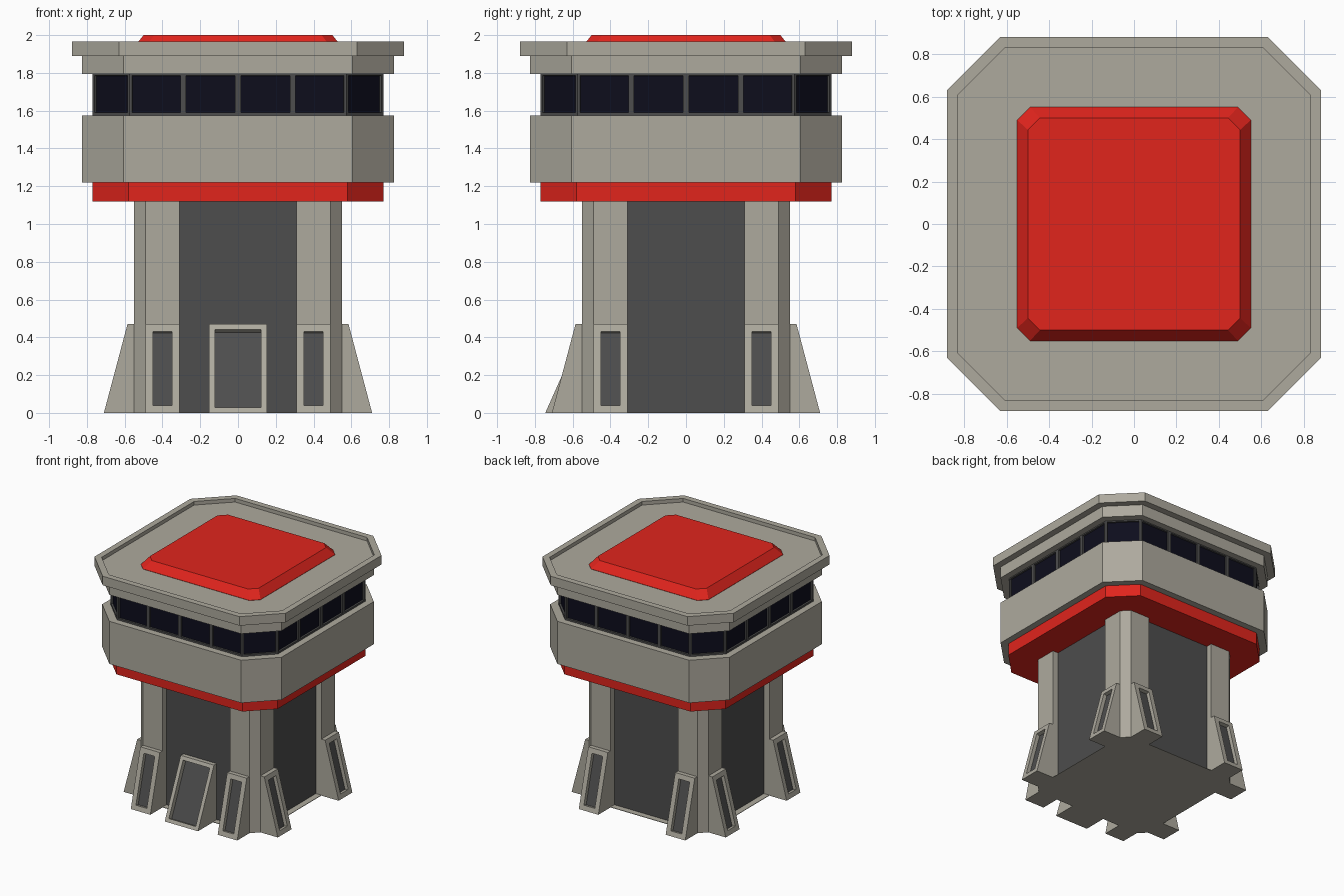
import bpy, bmesh
from math import pi
from mathutils import Matrix, Vector

if "Cube" in bpy.data.objects:
    bpy.data.objects.remove(bpy.data.objects["Cube"])


def material(name, rgb):
    m = bpy.data.materials.new(name)
    m.diffuse_color = (*rgb, 1)
    m.use_nodes = True
    m.node_tree.nodes["Principled BSDF"].inputs["Base Color"].default_value = m.diffuse_color
    return m


STONE = material("stone", (0.42, 0.40, 0.34))
DARK = material("dark_panel", (0.075, 0.075, 0.075))
RED = material("red_paint", (0.75, 0.018, 0.012))
GLASS = material("dark_glass", (0.004, 0.004, 0.012))


def turn(p, k):
    """Rotate a 2D point by k quarter turns."""
    for _ in range(k % 4):
        p = (-p[1], p[0])
    return p


def square_ring(side, z):
    """Repeat the front-side points around all four sides."""
    return [(*turn(p, k), z) for k in range(4) for p in side]


def octagon(h, c, z):
    return square_ring([(-c, -h), (c, -h)], z)


def loft(name, rings, mat, panel=None, pick=None, rim=0.0, depth=0.0, quarter=0):
    """Skin closed rings with end caps; optionally sink framed panels into picked faces."""
    bm = bmesh.new()
    loops = [[bm.verts.new(p) for p in r] for r in rings]
    n = len(loops[0])
    for a, b in zip(loops, loops[1:]):
        for i in range(n):
            j = (i + 1) % n
            bm.faces.new((a[i], a[j], b[j], b[i]))
    bm.faces.new(loops[0][::-1])
    bm.faces.new(loops[-1])
    bmesh.ops.recalc_face_normals(bm, faces=bm.faces[:])
    bm.normal_update()
    if panel:
        faces = [f for f in bm.faces if pick(f.normal)]
        bmesh.ops.inset_individual(bm, faces=faces, thickness=rim, use_even_offset=True)
        bmesh.ops.inset_individual(bm, faces=faces, thickness=0.0005, depth=-depth)
        for f in faces:
            f.material_index = 1
    bm.transform(Matrix.Rotation(quarter * pi / 2, 4, 'Z'))
    me = bpy.data.meshes.new(name)
    bm.to_mesh(me)
    bm.free()
    me.materials.append(mat)
    if panel:
        me.materials.append(panel)
    ob = bpy.data.objects.new(name, me)
    bpy.context.collection.objects.link(ob)
    return ob


def sloped_block(name, x0, x1, bottom, top, rim, depth, quarter=0):
    """Leaning block against a wall with a framed panel in its sloped face."""
    rings = [[(x0, -d, z), (x1, -d, z), (x1, -0.5, z), (x0, -0.5, z)]
             for d, z in ((bottom, 0), (top, 0.47))]
    loft(name, rings, STONE, DARK, lambda v: v.y < -0.8, rim, depth, quarter)


# Tower shaft and its thin base plate
loft("shaft", [octagon(0.5, 0.49, z) for z in (0.002, 1.13)], DARK)
loft("base_plate", [octagon(0.55, 0.49, z) for z in (0, 0.004)], STONE)

# Corner pillars, each with two leaning buttresses
footprint = [(0.31, -0.55), (0.49, -0.55), (0.55, -0.49), (0.55, -0.31), (0.31, -0.31)]
for k in range(4):
    loft(f"corner_pillar_{k}", [[(*p, z) for p in footprint] for z in (0, 1.13)],
         STONE, quarter=k)
    for side, (x0, x1) in (("left", (-0.49, -0.31)), ("right", (0.31, 0.49))):
        sloped_block(f"buttress_{side}_{k}", x0, x1, 0.71, 0.585, 0.04, 0.03, k)

# Front door
sloped_block("front_door", -0.153, 0.153, 0.745, 0.535, 0.03, 0.04)

# Red collar and solid belt below the windows
loft("red_collar", [octagon(0.77, 0.58, z) for z in (1.12, 1.225)], RED)
loft("lower_belt", [octagon(0.825, 0.607, z) for z in (1.22, 1.575)], STONE)

# Window band: four panes per side and one on every cut corner
pane_edges = [(x, -0.77) for x in (-0.575, -0.29, 0, 0.29, 0.575)]
loft("window_band", [square_ring(pane_edges, z) for z in (1.575, 1.80)],
     DARK, GLASS, lambda v: abs(v.z) < 0.5, 0.015, 0.015)

# Upper belt, roof slab with sunken deck, red roof hatch
loft("upper_belt", [octagon(0.825, 0.607, z) for z in (1.795, 1.895)], STONE)
loft("roof_slab", [octagon(0.88, 0.63, 1.89), octagon(0.88, 0.63, 1.965),
                   octagon(0.83, 0.607, 1.965), octagon(0.83, 0.607, 1.935)], STONE)
loft("roof_hatch", [octagon(0.55, 0.49, 1.93), octagon(0.55, 0.49, 1.937),
                    octagon(0.5, 0.443, 2.0)], RED)
